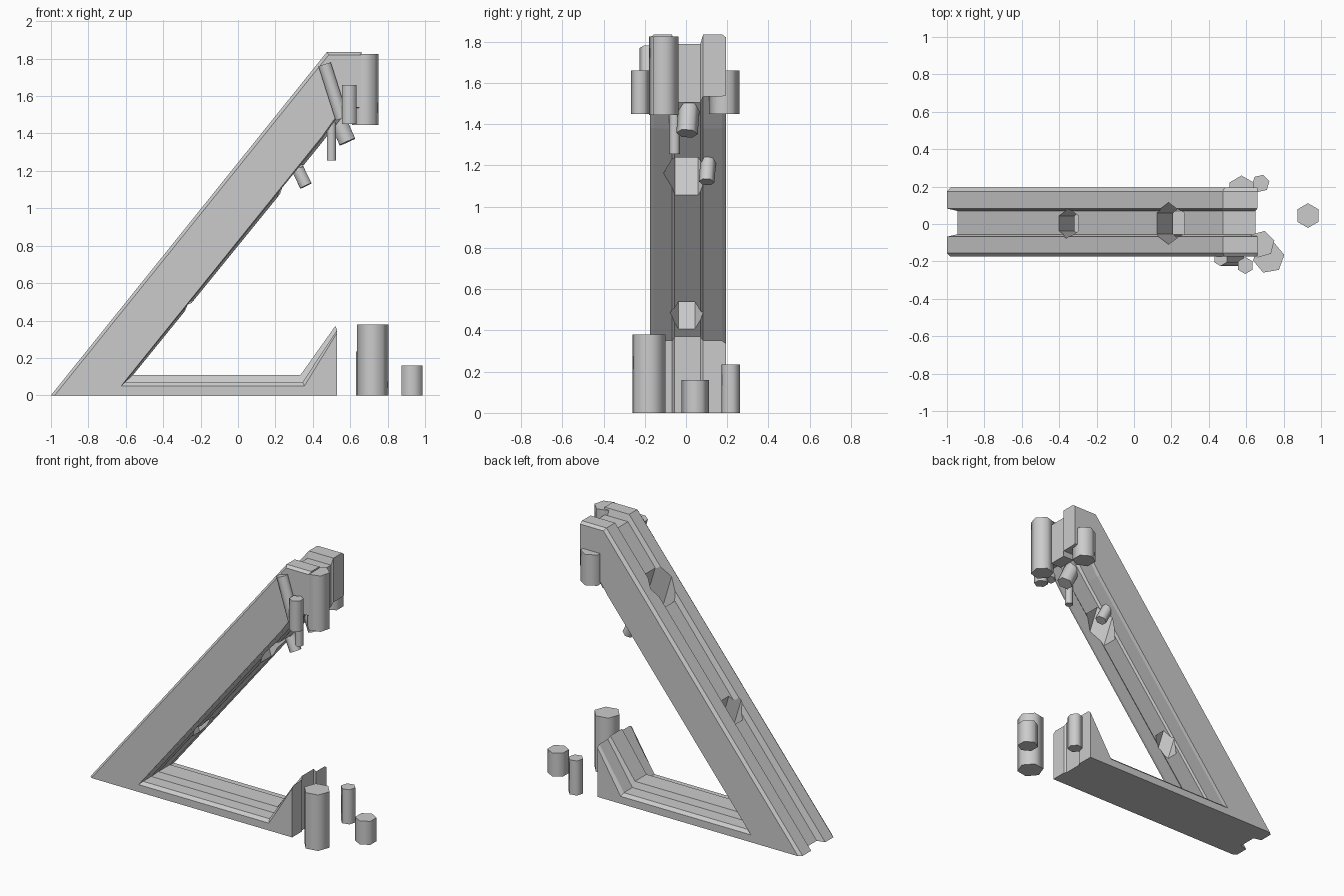
import bpy, bmesh
from mathutils import Vector

cube = bpy.data.objects.get("Cube")
if cube:
    bpy.data.objects.remove(cube, do_unlink=True)

grey = bpy.data.materials.new("light_grey")
grey.use_nodes = True
grey.diffuse_color = (0.6, 0.6, 0.6, 1)
grey.node_tree.nodes["Principled BSDF"].inputs["Base Color"].default_value = (0.6, 0.6, 0.6, 1)


def make_object(name, bm):
    bmesh.ops.recalc_face_normals(bm, faces=bm.faces)
    mesh = bpy.data.meshes.new(name)
    bm.to_mesh(mesh)
    bm.free()
    mesh.materials.append(grey)
    obj = bpy.data.objects.new(name, mesh)
    bpy.context.collection.objects.link(obj)
    return obj


def activate(obj):
    bpy.ops.object.select_all(action='DESELECT')
    obj.select_set(True)
    bpy.context.view_layer.objects.active = obj


def hex_prism(name, start, end, radius, turn=0.0):
    """Six-sided prism between two points."""
    start, end = Vector(start), Vector(end)
    axis = end - start
    bm = bmesh.new()
    bmesh.ops.create_cone(bm, cap_ends=True, segments=6, radius1=radius,
                          radius2=radius, depth=axis.length)
    spin = Vector((0, 0, 1)).rotation_difference(axis).to_matrix().to_4x4()
    for v in bm.verts:
        x, y = v.co.xy
        v.co.xy = Vector((x, y)) @ rotation(turn)
        v.co = spin @ v.co + (start + end) / 2
    return make_object(name, bm)


def rotation(angle):
    from mathutils import Matrix
    return Matrix.Rotation(angle, 2)


# Leaning frame: side outlines (x, z) lofted across the width
edge = [(-.98, 0), (.485, 1.82), (.66, 1.82), (.66, 1.54), (.56, 1.54),
        (.45, 1.385), (-.625, .05), (.355, .05), (.53, .335), (.53, 0)]
rail = [(-1, 0), (.475, 1.835), (.66, 1.835), (.66, 1.535), (.565, 1.535),
        (.455, 1.38), (-.605, .07), (.345, .07), (.53, .35), (.53, 0)]
core = [(-.945, 0), (.475, 1.79), (.65, 1.79), (.65, 1.505), (.57, 1.505),
        (.46, 1.365), (-.56, .11), (.335, .11), (.52, .37), (.52, 0)]
layers = [(-.175, edge), (-.155, rail), (-.068, rail), (-.055, core),
          (.07, core), (.083, rail), (.175, rail), (.195, edge)]
bm = bmesh.new()
rings = [[bm.verts.new((x, y, z)) for x, z in outline] for y, outline in layers]
for a, b in zip(rings, rings[1:]):
    for i in range(len(a)):
        j = (i + 1) % len(a)
        bm.faces.new((a[i], a[j], b[j], b[i]))
bm.faces.new(rings[0])
bm.faces.new(rings[-1])
frame = make_object("leaning_frame", bm)

# Slanted hexagonal holes through the beam
slant = Vector((-.3, 0, 1))
for x, z, radius in ((.24, 1.29, .112), (-.307, .612, .08)):
    mid = Vector((x, .003, z))
    cutter = hex_prism("hole_cutter", mid - slant * .4, mid + slant * .4, radius)
    cutter.hide_render = True
    mod = frame.modifiers.new("hole", 'BOOLEAN')
    mod.operation = 'DIFFERENCE'
    mod.solver = 'EXACT'
    mod.object = cutter
    activate(frame)
    bpy.ops.object.modifier_apply(modifier=mod.name)
    bpy.data.objects.remove(cutter, do_unlink=True)

# Prisms: name, x, y, bottom, top, radius, turn
upright = [
    ("large_ground_column", .72, -.18, 0, .38, .085, .35),
    ("short_ground_column", .93, .045, 0, .16, .066, 0),
    ("thin_ground_column", .677, .217, 0, .235, .048, .3),
    ("large_top_column", .68, -.108, 1.445, 1.825, .073, .25),
    ("front_top_column", .595, -.222, 1.45, 1.66, .045, 0),
    ("back_top_column", .575, .185, 1.45, 1.66, .074, 0),
    ("hanging_peg", .5, -.055, 1.255, 1.46, .027, 0),
]
prisms = [hex_prism(n, (x, y, low), (x, y, high), r, t)
          for n, x, y, low, high, r, t in upright]
prisms += [
    hex_prism("tilted_front_rod", (.555, -.185, 1.48), (.463, -.185, 1.77), .04),
    hex_prism("tilted_under_peg", (.585, .005, 1.355), (.525, .015, 1.49), .052),
    hex_prism("small_beam_peg", (.363, .1, 1.12), (.3, .11, 1.25), .038),
]
for prism in prisms:
    activate(prism)
    bpy.ops.object.shade_smooth_by_angle(angle=1.1)
